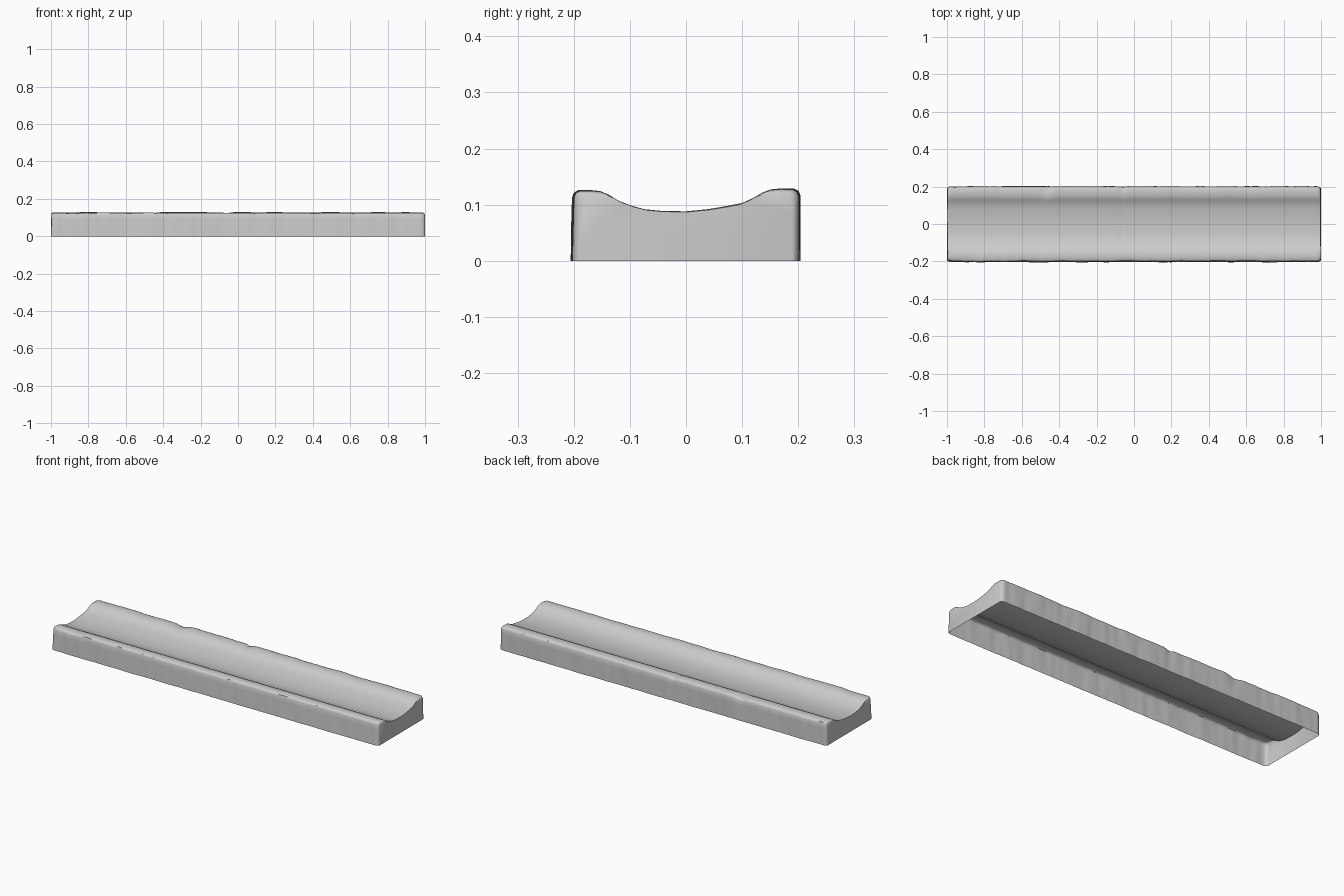
import bpy
import bmesh
import math
from mathutils import Vector, noise

if "Cube" in bpy.data.objects:
    bpy.data.objects.remove(bpy.data.objects["Cube"])

# Pale stone
stone = bpy.data.materials.new("pale grey stone")
stone.use_nodes = True
colour = (0.6, 0.6, 0.6, 1)
stone.diffuse_color = colour
stone.node_tree.nodes["Principled BSDF"].inputs["Base Color"].default_value = colour

# Cross-section of the trough, front foot over both lips to back foot (y, z)
SECTION = [
    (-.204, 0), (-.203, .03), (-.202, .06), (-.201, .09), (-.2, .114), (-.197, .122),
    (-.19, .126), (-.17, .126), (-.152, .124), (-.138, .118), (-.122, .108),
    (-.1, .099), (-.075, .092), (-.045, .089), (0, .088), (.04, .092),
    (.075, .098), (.1, .103), (.12, .112), (.135, .121), (.15, .127),
    (.17, .129), (.19, .129), (.198, .125), (.202, .116), (.202, .09),
    (.202, .06), (.202, .03), (.202, 0)]
HEIGHT = 0.13
STEPS = 180


def dent(x, centre, width):
    return math.exp(-((x - centre) / width) ** 2)


def worn_point(x, y, z):
    """Weather the lips, walls and channel at one point."""
    side = math.copysign(1, y)
    wall = min(1, max(0, (abs(y) - .12) / .07))
    top = z / HEIGHT
    wave = noise.noise(Vector((x * 9, side * 5, z * 4)))
    fine = noise.noise(Vector((x * 24, side * 8, z * 6)))
    new_y = y + side * wall * (.003 * wave + .002 * fine)
    new_z = z + top * wall * (.002 * wave - .001)
    if side > 0:
        # Chips in the back lip
        chip = dent(x, -.47, .035) + .7 * dent(x, -.06, .02)
        new_z -= .010 * chip * wall * top
        new_y -= .005 * chip * wall * top
    else:
        # Worn corner of the front lip
        new_z -= .005 * dent(x, -.88, .05) * wall * top
    # Shallow crack across the channel
    crack = dent(x, -.06 + .1 * min(0, y), .012)
    new_z -= .002 * crack * (1 - wall) * top
    return new_y, new_z


# Stations along the length, with extra ones rounding each end
inner = [-.975 + 1.95 * i / STEPS for i in range(STEPS + 1)]
round_off = [(.985, .001), (.993, .004), (.998, .008), (1.0, .013)]
stations = [(-x, r) for x, r in reversed(round_off)]
stations += [(x, 0) for x in inner] + round_off

bm = bmesh.new()
rings = []
for x, shrink in stations:
    ring = []
    for y, z in SECTION:
        wy, wz = worn_point(x, y, z)
        wy *= 1 - shrink / .2
        wz -= shrink * .6 * max(0, (z - .08) / .05)
        # Ends are slightly wavy and lean in a little at the top
        bow = .004 * noise.noise(Vector((y * 9, x * 3, 1))) - .003 * z / HEIGHT
        wx = x + math.copysign(max(0, abs(x) - .97) / .03, x) * min(0, bow)
        ring.append(bm.verts.new((wx, wy, max(0, wz))))
    rings.append(ring)
for a, b in zip(rings, rings[1:]):
    for i in range(len(SECTION) - 1):
        bm.faces.new((a[i], b[i], b[i + 1], a[i + 1]))
# End walls; the underside stays open
bm.faces.new(rings[0])
bm.faces.new(list(reversed(rings[-1])))
bmesh.ops.recalc_face_normals(bm, faces=bm.faces)

mesh = bpy.data.meshes.new("stone_trough")
bm.to_mesh(mesh)
bm.free()
mesh.materials.append(stone)
trough = bpy.data.objects.new("stone_trough", mesh)
bpy.context.collection.objects.link(trough)
bpy.context.view_layer.objects.active = trough
trough.select_set(True)
bpy.ops.object.shade_smooth_by_angle(angle=math.radians(40))
